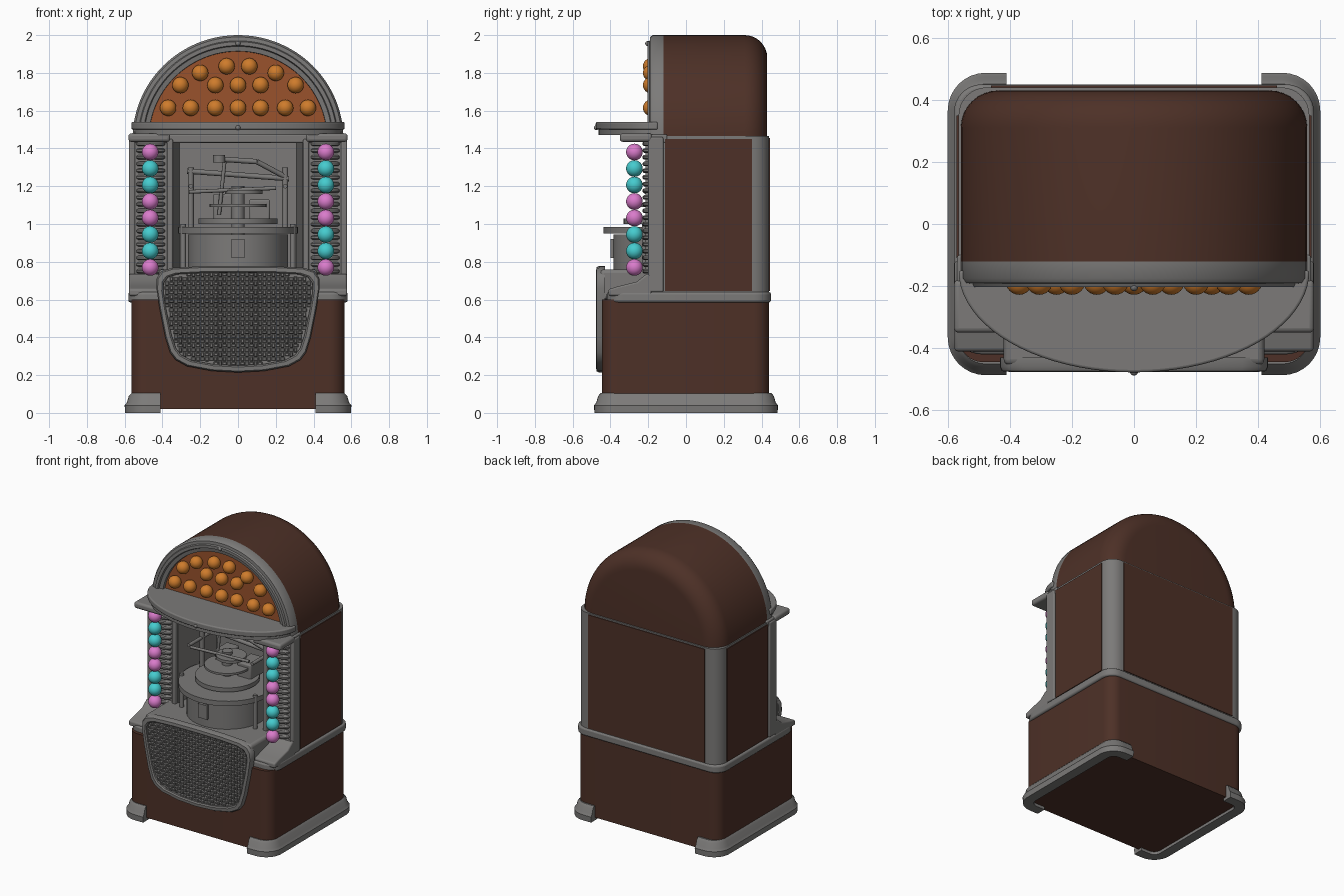
import bpy, bmesh, math
from mathutils import Vector

if "Cube" in bpy.data.objects:
    bpy.data.objects.remove(bpy.data.objects["Cube"])

def material(name, rgb):
    m = bpy.data.materials.new(name)
    m.diffuse_color = (*rgb, 1)
    m.use_nodes = True
    m.node_tree.nodes["Principled BSDF"].inputs["Base Color"].default_value = m.diffuse_color
    return m

GRAY = material("metal_gray", (0.2, 0.195, 0.19))
BROWN = material("dark_wood", (0.075, 0.03, 0.02))
ORANGE = material("orange_bubbles", (0.62, 0.2, 0.025))
AMBER = material("amber_panel", (0.32, 0.085, 0.025))
PINK = material("pink_bubbles", (0.7, 0.2, 0.6))
CYAN = material("cyan_bubbles", (0.06, 0.6, 0.62))

def finish(name, bm, mat, bevel=0):
    bmesh.ops.recalc_face_normals(bm, faces=bm.faces[:])
    me = bpy.data.meshes.new(name)
    bm.to_mesh(me)
    bm.free()
    me.materials.append(mat)
    me.shade_smooth()
    me.set_sharp_from_angle(angle=math.radians(35))
    ob = bpy.data.objects.new(name, me)
    bpy.context.collection.objects.link(ob)
    if bevel:
        b = ob.modifiers.new("bevel", 'BEVEL')
        b.width, b.segments, b.angle_limit = bevel, 3, math.radians(40)
        b.limit_method = 'ANGLE'
    return ob

def add_loft(bm, rings, closed=True, loop=False, cap=True):
    """Skin rings of points; closed = each ring closes, loop = last ring joins the first."""
    rows = [[bm.verts.new(p) for p in r] for r in rings]
    n, k = len(rows[0]), len(rows)
    for i in range(k if loop else k - 1):
        a, b = rows[i], rows[(i + 1) % k]
        for j in range(n if closed else n - 1):
            bm.faces.new((a[j], a[(j + 1) % n], b[(j + 1) % n], b[j]))
    if cap and closed and not loop:
        bm.faces.new(rows[0])
        bm.faces.new(rows[-1])
    if cap and loop and not closed:
        bm.faces.new([r[0] for r in rows])
        bm.faces.new([r[-1] for r in rows])

def loft(name, rings, mat, bevel=0, **kw):
    bm = bmesh.new()
    add_loft(bm, rings, **kw)
    return finish(name, bm, mat, bevel)

def prism(name, pts, axis, a, b, mat, bevel=0):
    put = {'x': lambda p, h: (h, p[0], p[1]), 'y': lambda p, h: (p[0], h, p[1]),
           'z': lambda p, h: (p[0], p[1], h)}[axis]
    return loft(name, [[put(p, h) for p in pts] for h in (a, b)], mat, bevel)

def box(name, x, y, z, mat=GRAY, bevel=0):
    return prism(name, [(x[0], y[0]), (x[1], y[0]), (x[1], y[1]), (x[0], y[1])], 'z', *z, mat, bevel)

def rod(name, a, b, r, mat=GRAY, n=16):
    a, b = Vector(a), Vector(b)
    q = (b - a).to_track_quat('Z', 'Y')
    ring = [q @ Vector((r * math.cos(t), r * math.sin(t), 0)) for t in (i * math.tau / n for i in range(n))]
    return loft(name, [[p + c for p in ring] for c in (a, b)], mat)

def ball(name, p, r, mat):
    bm = bmesh.new()
    bmesh.ops.create_uvsphere(bm, u_segments=24, v_segments=16, radius=r)
    bmesh.ops.translate(bm, verts=bm.verts[:], vec=p)
    return finish(name, bm, mat)

def corner(cx, cy, r, a0, n=8):
    return [(cx + r * math.cos(math.radians(a0 + 90 * i / n)),
             cy + r * math.sin(math.radians(a0 + 90 * i / n))) for i in range(n + 1)]

def rounded(hx, y0, y1, r):
    return (corner(hx - r, y0 + r, r, -90) + corner(hx - r, y1 - r, r, 0)
            + corner(-hx + r, y1 - r, r, 90) + corner(-hx + r, y0 + r, r, 180))

def arch(r, y, n=48):
    return [(1.015 * r * math.cos(math.pi * i / n), y, 1.45 + r * math.sin(math.pi * i / n))
            for i in range(n + 1)]

# Lower cabinet and trim band
prism("lower_cabinet", rounded(0.565, -0.445, 0.44, 0.08), 'z', 0.02, 0.6, BROWN)
prism("waist_trim", rounded(0.58, -0.42, 0.45, 0.09), 'z', 0.585, 0.64, GRAY, 0.012)

# Feet: flared skirts that wrap the corners on each side
skirt = [(-0.03, 0), (0.04, 0), (0.042, 0.04), (0.03, 0.055), (0.02, 0.09), (0.006, 0.105), (-0.03, 0.105)]
for s in (-1, 1):
    rings = []
    for off, z in skirt:
        r = 0.08 + off
        path = [(0.41, -0.365 - r)] + corner(0.478, -0.365, r, -90) + corner(0.478, 0.365, r, 0) + [(0.41, 0.365 + r)]
        rings.append([(s * x, y, z) for x, y in path])
    loft("side_foot", rings, GRAY, closed=False, loop=True)

# Middle cabinet with an open front bay
plan = ([(0.34, -0.19), (0.565, -0.19)] + corner(0.475, 0.35, 0.09, 0) + corner(-0.475, 0.35, 0.09, 90)
        + [(-0.565, -0.19), (-0.34, -0.19), (-0.31, 0.2), (0.31, 0.2)])
prism("middle_cabinet", plan, 'z', 0.6, 1.465, GRAY)
box("bay_floor", (-0.42, 0.42), (-0.455, 0.2), (0.6, 0.76), bevel=0.02)
box("back_panel", (-0.46, 0.46), (0.43, 0.446), (0.645, 1.455), BROWN)
box("bay_lintel", (-0.57, 0.57), (-0.2, -0.1), (1.43, 1.475), bevel=0.008)

for s in (-1, 1):
    def mx(a, b):
        return tuple(sorted((s * a, s * b)))
    box("side_panel", mx(0.55, 0.571), (-0.11, 0.35), (0.645, 1.45), BROWN)
    box("front_corner_post", mx(0.545, 0.578), (-0.2, -0.12), (0.64, 1.46), bevel=0.008)
    box("bay_edge_post", mx(0.345, 0.375), (-0.215, -0.17), (0.74, 1.45), bevel=0.008)
    box("column_cap", mx(0.36, 0.58), (-0.35, -0.18), (1.435, 1.48), bevel=0.015)
    shoulder = [(-0.41, 0.62), (-0.41, 0.655), (-0.36, 0.67), (-0.26, 0.695), (-0.21, 0.735), (-0.18, 0.735), (-0.18, 0.62)]
    prism("column_shoulder", shoulder, 'x', *mx(0.39, 0.578), GRAY, 0.01)
    # Ribbed column behind the bubbles
    bm = bmesh.new()
    for i in range(20):
        z = 0.75 + i * 0.0355
        add_loft(bm, [[(s * 0.462 + 0.078 * k * math.cos(t), -0.185 + 0.045 * k * math.sin(t), z + dz)
                       for t in (j * math.tau / 20 for j in range(20))]
                      for k, dz in ((0.85, -0.012), (1, -0.005), (1, 0.005), (0.85, 0.012))])
    finish("column_ribs", bm, GRAY)
    for i, c in enumerate((PINK, CYAN, CYAN, PINK, PINK, CYAN, CYAN, PINK)):
        ball("column_bubble", (s * 0.465, -0.273, 0.77 + i * 0.0873), 0.044, c)

# Domed top with rounded back edge
rings = [arch(0.55, -0.12), arch(0.55, 0.31)]
for i in range(1, 9):
    t = math.radians(90 * i / 8)
    rings.append(arch(0.55 - 0.12 * (1 - math.cos(t)), 0.31 + 0.12 * math.sin(t)))
loft("dome_top", rings, BROWN)

# Arch frame, amber panel and its bubbles
frame = [(0.54, -0.11), (0.55, -0.12), (0.55, -0.175), (0.54, -0.19), (0.52, -0.192), (0.515, -0.203),
         (0.495, -0.203), (0.49, -0.19), (0.465, -0.185), (0.46, -0.11)]
loft("arch_frame", [arch(r, y) for r, y in frame], GRAY, closed=False, loop=True)
loft("amber_panel", [arch(0.465, -0.165), arch(0.465, -0.115)], AMBER)
rows = ((1.615, (0, 0.12, 0.25, 0.37)), (1.735, (0, 0.12, 0.305)), (1.8, (0.2,)), (1.835, (0.06,)))
for z, xs in rows:
    for x in xs:
        for s in ((-1, 1) if x else (1,)):
            ball("arch_bubble", (s * x, -0.185, z), 0.043, ORANGE)

# Half-oval canopy
def half_oval(rx, y):
    return [(rx * math.cos(math.pi * i / 40), -0.15 - (abs(y) - 0.15) * math.sin(math.pi * i / 40)) for i in range(41)]
prism("canopy", half_oval(0.565, -0.478), 'z', 1.5, 1.54, GRAY, 0.008)
prism("canopy_underside", half_oval(0.55, -0.462), 'z', 1.472, 1.502, GRAY)
ball("canopy_screw", (0, -0.475, 1.51), 0.013, GRAY)
ball("arch_screw", (0, -0.203, 1.955), 0.013, GRAY)

# Speaker grille: frame, backing and basket weave
half = [(0, 0.778), (0.2, 0.776), (0.35, 0.768), (0.405, 0.75), (0.43, 0.715), (0.432, 0.66), (0.415, 0.55), (0.385, 0.4),
        (0.36, 0.32), (0.33, 0.28), (0.27, 0.247), (0.14, 0.222), (0, 0.214)]
outline = half + [(-x, z) for x, z in half[-2:0:-1]]
def scaled(kx, kz, y):
    return [(x * kx, y, 0.497 + (z - 0.497) * kz) for x, z in outline]
loft("grille_frame", [scaled(1, 1, -0.43), scaled(1, 1, -0.46), scaled(0.985, 0.975, -0.474), scaled(0.935, 0.9, -0.476),
                      scaled(0.915, 0.875, -0.468), scaled(0.91, 0.87, -0.43)], GRAY, loop=True)
loft("grille_backing", [scaled(0.93, 0.89, -0.435), scaled(0.93, 0.89, -0.455)], GRAY)

inner = [(x, z) for x, _, z in scaled(0.9, 0.86, 0)]
def inside(px, pz):
    hit = False
    for (x1, z1), (x2, z2) in zip(inner, inner[1:] + inner[:1]):
        if (z1 > pz) != (z2 > pz) and px < x1 + (pz - z1) * (x2 - x1) / (z2 - z1):
            hit = not hit
    return hit

bm = bmesh.new()
for i in range(-17, 18):
    for j in range(-10, 11):
        x, z = i * 0.0235, 0.497 + j * 0.0235
        if inside(x, z):
            w, h = (0.0135, 0.008) if (i + j) % 2 else (0.008, 0.0135)
            add_loft(bm, [[(x + a * w * k, y, z + b * h * k) for a, b in ((-1, -1), (1, -1), (1, 1), (-1, 1))]
                          for k, y in ((1, -0.45), (1, -0.459), (0.6, -0.466))])
finish("grille_weave", bm, GRAY)

# Record mechanism inside the bay
C = -0.12
rod("mechanism_drum", (0, C, 0.75), (0, C, 0.945), 0.265, n=48)
rod("mechanism_deck", (0, C, 0.95), (0, C, 0.985), 0.318, n=48)
rod("record_disc", (0, C, 1.0), (0, C, 1.03), 0.21, n=40)
rod("platter_stem", (0, C, 0.93), (0, C, 1.2), 0.035)
rod("platter", (0, C, 1.09), (0, C, 1.105), 0.15, n=40)
rod("upper_gear", (0.03, C, 1.16), (0.03, C, 1.18), 0.1, n=32)
box("drum_plate", (-0.035, 0.035), (-0.4, -0.36), (0.82, 0.92))
box("motor_block", (-0.13, -0.03), (-0.08, 0.06), (1.02, 1.16), bevel=0.01)
box("gear_block", (0.06, 0.17), (-0.1, 0.06), (1.02, 1.13), bevel=0.01)
for s in (-1, 1):
    for y in (-0.22, 0.0):
        rod("deck_leg", (s * 0.29, y, 0.74), (s * 0.29, y, 1.0), 0.014)
    rod("arm_post", (s * 0.25, -0.05, 0.97), (s * 0.25, -0.05, 1.3), 0.016)
    rod("side_rail", (s * 0.25, -0.2, 1.2), (s * 0.25, 0.1, 1.2), 0.012)
rod("cross_rail", (-0.27, -0.05, 1.28), (0.27, -0.05, 1.24), 0.014)
rod("lower_rail", (-0.26, -0.16, 1.17), (0.2, -0.16, 1.19), 0.01)
rod("tone_arm", (-0.12, -0.12, 1.345), (0.1, -0.1, 1.33), 0.014)
rod("tone_arm_bend", (0.1, -0.1, 1.33), (0.25, -0.05, 1.25), 0.014)
rod("tone_arm_head", (-0.1, -0.12, 1.325), (-0.1, -0.12, 1.365), 0.032)
rod("lift_lever", (-0.1, -0.1, 1.05), (-0.07, -0.1, 1.34), 0.01)
